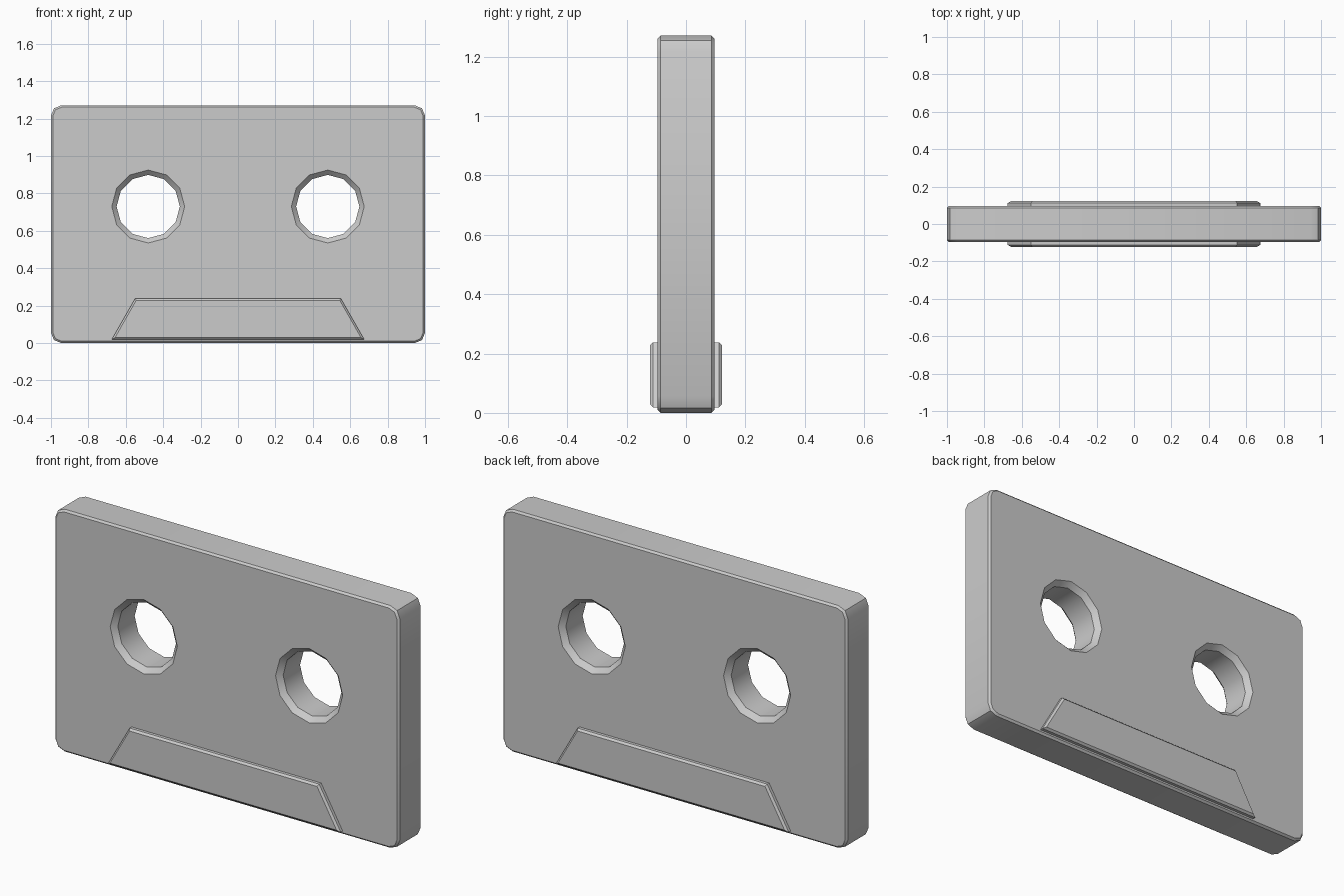
import bpy, bmesh
from math import cos, sin, pi, radians

if "Cube" in bpy.data.objects:
    bpy.data.objects.remove(bpy.data.objects["Cube"])


def finish(name, bm):
    bmesh.ops.recalc_face_normals(bm, faces=bm.faces)
    mesh = bpy.data.meshes.new(name)
    bm.to_mesh(mesh)
    bm.free()
    obj = bpy.data.objects.new(name, mesh)
    bpy.context.collection.objects.link(obj)
    return obj


def activate(obj):
    bpy.ops.object.select_all(action='DESELECT')
    obj.select_set(True)
    bpy.context.view_layer.objects.active = obj


def prism(name, outline, y0, y1, chamfer):
    """Extrude an xz outline along y and chamfer the rims of both faces."""
    bm = bmesh.new()
    rings = [[bm.verts.new((x, y, z)) for x, z in outline] for y in (y0, y1)]
    caps = [bm.faces.new(r) for r in rings]
    n = len(outline)
    for i in range(n):
        j = (i + 1) % n
        bm.faces.new((rings[0][i], rings[0][j], rings[1][j], rings[1][i]))
    bmesh.ops.bevel(bm, geom=[e for c in caps for e in c.edges], offset=chamfer,
                    offset_type='OFFSET', segments=1, affect='EDGES')
    return finish(name, bm)


def hole_cutter(x, z):
    """12-sided reel hole, flared at both ends."""
    bm = bmesh.new()
    profile = [(-0.116, 0.215), (-0.07, 0.169), (0.07, 0.169), (0.116, 0.215)]
    rings = [[bm.verts.new((x + r * cos(i * pi / 6), y, z + r * sin(i * pi / 6)))
              for i in range(12)] for y, r in profile]
    for a, b in zip(rings, rings[1:]):
        for i in range(12):
            j = (i + 1) % 12
            bm.faces.new((a[i], a[j], b[j], b[i]))
    bm.faces.new(rings[0])
    bm.faces.new(rings[-1])
    return finish("hole_cutter", bm)


# Shell: slab with two-step rounded corners
W, H, D, R = 1.0, 1.271, 0.096, 0.055
corners = [(W - R, H - R), (R - W, H - R), (R - W, R), (W - R, R)]
outline = [(cx + R * cos((q + s / 2) * pi / 2), cz + R * sin((q + s / 2) * pi / 2))
           for q, (cx, cz) in enumerate(corners) for s in range(3)]
shell = prism("cassette_shell", outline, -D, D, 0.01)

# Reel holes
for side in (-1, 1):
    cutter = hole_cutter(side * 0.48, 0.73)
    mod = shell.modifiers.new("reel_hole", 'BOOLEAN')
    mod.operation = 'DIFFERENCE'
    mod.solver = 'EXACT'
    mod.object = cutter
    activate(shell)
    bpy.ops.object.modifier_apply(modifier=mod.name)
    bpy.data.objects.remove(cutter)

# Raised trapezoid panels on front and back
trapezoid = [(-0.675, 0.019), (0.675, 0.019), (0.55, 0.238), (-0.55, 0.238)]
parts = [shell,
         prism("front_panel", trapezoid, -0.122, -0.08, 0.01),
         prism("back_panel", trapezoid, 0.08, 0.122, 0.01)]

# Smooth the rounded surfaces, keep the chamfers crisp
for obj in parts:
    activate(obj)
    bpy.ops.object.shade_smooth_by_angle(angle=radians(35))
